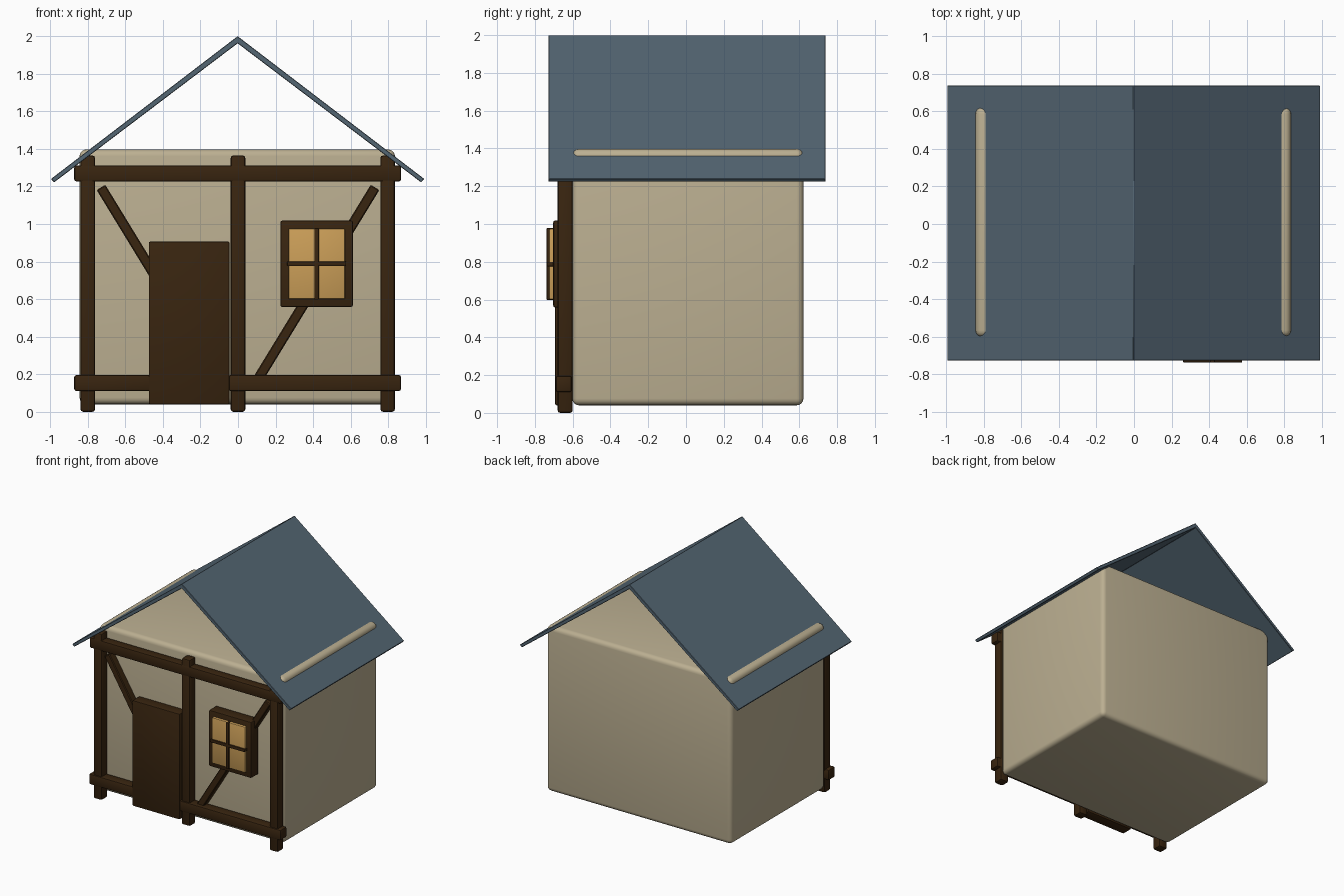
import bpy, bmesh, math
from mathutils import Matrix, Vector

if "Cube" in bpy.data.objects:
    bpy.data.objects.remove(bpy.data.objects["Cube"])


def material(name, rgb):
    m = bpy.data.materials.new(name)
    m.diffuse_color = (*rgb, 1)
    m.use_nodes = True
    m.node_tree.nodes["Principled BSDF"].inputs["Base Color"].default_value = m.diffuse_color
    return m


PLASTER = material("beige plaster", (0.50, 0.43, 0.285))
SLATE = material("blue grey slate", (0.088, 0.132, 0.170))
TIMBER = material("dark brown timber", (0.040, 0.018, 0.005))
GLASS = material("amber glass", (0.60, 0.345, 0.098))


def finish(name, bm, mat, bevel=0.0, segments=2):
    bmesh.ops.recalc_face_normals(bm, faces=bm.faces)
    if bevel:
        bmesh.ops.bevel(bm, geom=bm.edges[:], offset=bevel, segments=segments,
                        profile=0.5, affect='EDGES')
    mesh = bpy.data.meshes.new(name)
    bm.to_mesh(mesh)
    bm.free()
    mesh.materials.append(mat)
    ob = bpy.data.objects.new(name, mesh)
    bpy.context.collection.objects.link(ob)
    bpy.context.view_layer.objects.active = ob
    ob.select_set(True)
    bpy.ops.object.shade_smooth_by_angle(angle=math.radians(35))
    ob.select_set(False)
    return ob


def box(name, x, y, z, mat, bevel=0.0, segments=2, tilt=0.0):
    """Box from (min, max) ranges, optionally tilted about y."""
    bm = bmesh.new()
    bmesh.ops.create_cube(bm, size=1)
    lo, hi = Vector((x[0], y[0], z[0])), Vector((x[1], y[1], z[1]))
    m = (Matrix.Translation((lo + hi) / 2) @ Matrix.Rotation(tilt, 4, 'Y')
         @ Matrix.Diagonal((*(hi - lo), 1)))
    bm.transform(m)
    return finish(name, bm, mat, bevel, segments)


def extrude_profile(name, points, y0, y1, mat, bevel=0.0):
    """Closed xz outline pushed along y."""
    bm = bmesh.new()
    face = bm.faces.new([bm.verts.new((x, y0, z)) for x, z in points])
    res = bmesh.ops.extrude_face_region(bm, geom=[face])
    moved = [v for v in res["geom"] if isinstance(v, bmesh.types.BMVert)]
    bmesh.ops.translate(bm, verts=moved, vec=(0, y1 - y0, 0))
    return finish(name, bm, mat, bevel, 1)


# House body with softened edges (its upper long edges poke through the roof)
box("house_body", (-0.844, 0.836), (-0.602, 0.622), (0.04, 1.397), PLASTER, 0.036, 4)

# Gabled roof sheet, open at both ends
slope = [(0.994, 1.24), (0.977, 1.222)]
RX = -0.002
roof = [(RX, 2.0), (RX + slope[0][0], slope[0][1]), (RX + slope[1][0], slope[1][1]),
        (RX, 1.962), (RX - slope[1][0], slope[1][1]), (RX - slope[0][0], slope[0][1])]
extrude_profile("roof", roof, -0.728, 0.738, SLATE, 0.003)

# Upright posts
for label, x in (("left", -0.80), ("centre", 0.0), ("right", 0.797)):
    box(label + "_post", (x - 0.039, x + 0.039), (-0.68, -0.60), (0.005 - 0.005, 1.365),
        TIMBER, 0.014)

# Horizontal rails
box("upper_rail", (-0.872, 0.868), (-0.683, -0.605), (1.226, 1.312), TIMBER, 0.012)
box("lower_left_rail", (-0.872, -0.44), (-0.69, -0.605), (0.11, 0.196), TIMBER, 0.012)
box("lower_right_rail", (-0.05, 0.868), (-0.69, -0.605), (0.11, 0.196), TIMBER, 0.012)

# Diagonal braces, mirrored left and right
for label, s in (("left", -1), ("right", 1)):
    top, low = Vector((0.73 * s, 1.195)), Vector((0.11 * s, 0.18))
    mid, length = (top + low) / 2, (top - low).length
    box(label + "_brace", (mid.x - 0.027, mid.x + 0.027), (-0.66, -0.595),
        (mid.y - length / 2, mid.y + length / 2), TIMBER, 0.006, 1,
        tilt=math.atan2(top.x - low.x, top.y - low.y))

# Door slab
box("door", (-0.475, -0.045), (-0.693, -0.60), (0.04, 0.906), TIMBER, 0.008)

# Window: frame bars, glass and glazing bars
WX, WZ = (0.226, 0.612), (0.558, 1.018)
B = 0.042
FY = (-0.703, -0.605)
box("window_frame", WX, FY, WZ, TIMBER, 0.01)
box("window_glass", (WX[0] + B, WX[1] - B), (-0.724, -0.69), (WZ[0] + B, WZ[1] - B),
    GLASS, 0.008)
cx, cz = sum(WX) / 2, sum(WZ) / 2
box("vertical_glazing_bar", (cx - 0.012, cx + 0.012), (-0.738, -0.69),
    (WZ[0] + B - 0.002, WZ[1] - B + 0.002), TIMBER, 0.004)
box("horizontal_glazing_bar", (WX[0] + B - 0.006, WX[1] - B + 0.006), (-0.737, -0.69),
    (cz - 0.012, cz + 0.012), TIMBER, 0.004)
